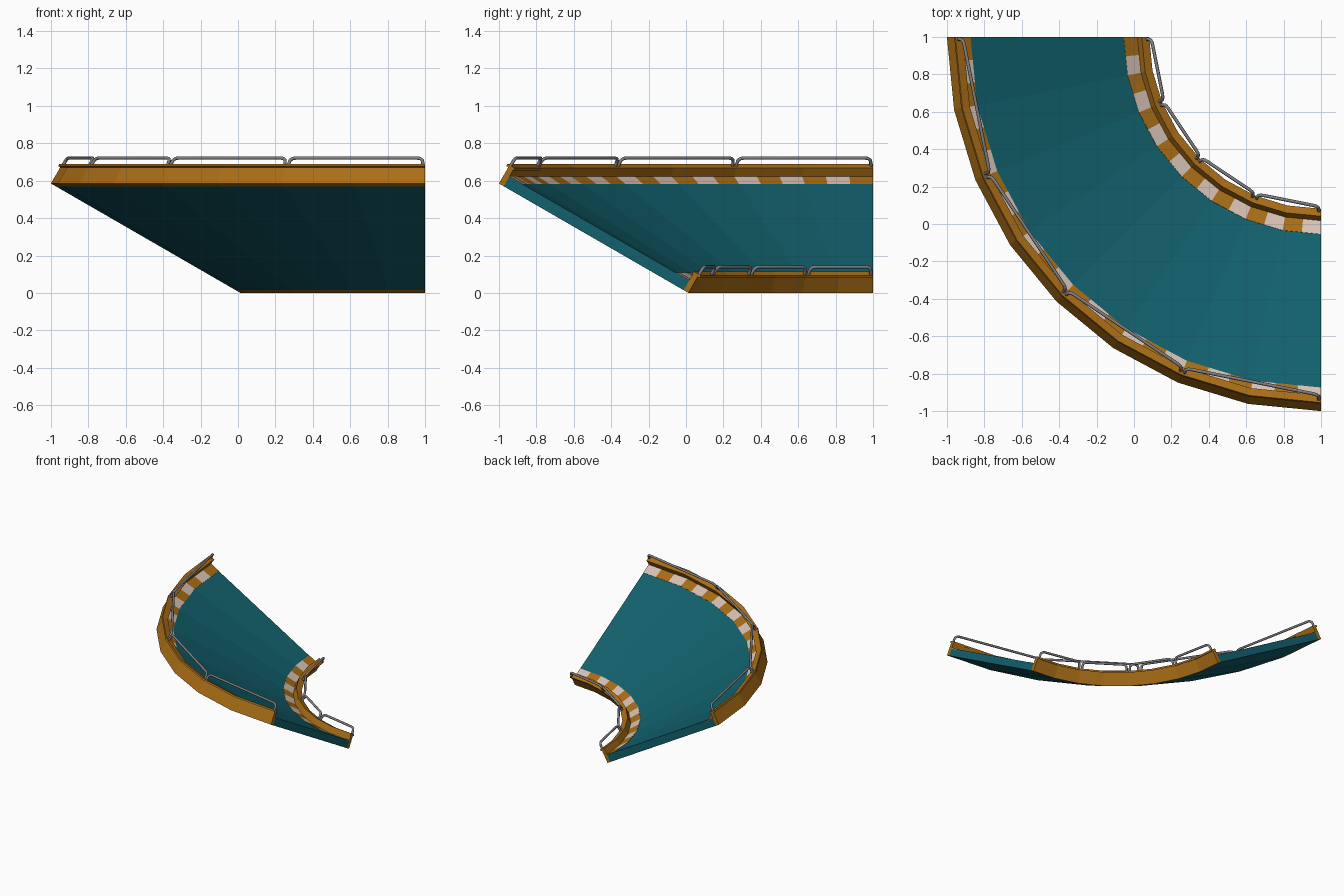
import bpy, bmesh, math
from mathutils import Vector

if "Cube" in bpy.data.objects:
    bpy.data.objects.remove(bpy.data.objects["Cube"])

SEGS = 8                      # facets in the quarter turn
BANK = math.radians(30)       # bank angle of the deck
R0 = 0.987                    # radius of the inner bottom edge
WIDTH = 1.17                  # deck width along the slope
CU, SU = math.cos(BANK), math.sin(BANK)


def material(name, rgb):
    m = bpy.data.materials.new(name)
    m.diffuse_color = (*rgb, 1)
    m.use_nodes = True
    m.node_tree.nodes["Principled BSDF"].inputs["Base Color"].default_value = m.diffuse_color
    return m


TEAL = material("teal", (0.006, 0.12, 0.155))
OCHRE = material("ochre", (0.40, 0.155, 0.008))
WHITE = material("off_white", (0.68, 0.54, 0.46))
STEEL = material("steel", (0.22, 0.22, 0.23))


def on_ring(u, v, k):
    """u = along the banked slope, v = normal to it, k = facet corner index."""
    a = k / SEGS * math.pi / 2
    r = R0 + u * CU - v * SU
    return Vector((1 - r * math.cos(a), 1 - r * math.sin(a), u * SU + v * CU))


def on_track(u, v, t):
    """Point on the faceted track, straight between facet corners."""
    k = min(int(t + 1e-6), SEGS - 1)
    return on_ring(u, v, k).lerp(on_ring(u, v, k + 1), t - k)


def sweep(name, u0, u1, v0, v1, mats, per_seg=1):
    """Rectangular section swept round the bend, materials alternating per step."""
    bm = bmesh.new()
    n = SEGS * per_seg
    prof = [(u0, v0), (u1, v0), (u1, v1), (u0, v1)]
    rings = [[bm.verts.new(on_track(u, v, i / per_seg)) for u, v in prof]
             for i in range(n + 1)]
    for i in range(n):
        for j in range(4):
            q = (j + 1) % 4
            f = bm.faces.new((rings[i][j], rings[i][q], rings[i + 1][q], rings[i + 1][j]))
            f.material_index = i % len(mats)
    bm.faces.new(rings[0])
    bm.faces.new(rings[-1]).material_index = (n - 1) % len(mats)
    bmesh.ops.recalc_face_normals(bm, faces=bm.faces)
    me = bpy.data.meshes.new(name)
    bm.to_mesh(me)
    bm.free()
    for m in mats:
        me.materials.append(m)
    bpy.context.collection.objects.link(bpy.data.objects.new(name, me))


def handrail(name, u, k):
    """Straight tube hoop with rounded corners spanning two facets."""
    foot, top, bend = 0.108, 0.16, 0.03
    a0, a1 = on_ring(u, foot, k), on_ring(u, foot, k + 2)
    b0, b1 = on_ring(u, top, k), on_ring(u, top, k + 2)
    along = (b1 - b0).normalized()
    inset = along * 0.012
    pts = []
    for a, b, d in ((a0 + inset, b0 + inset, along), (a1 - inset, b1 - inset, -along)):
        up = (b - a).normalized()
        p, q = b - up * bend, b + d * bend
        arc = [p * (1 - s) ** 2 + b * 2 * s * (1 - s) + q * s * s
               for s in (0, 0.33, 0.67, 1)]
        side = [a] + arc
        pts += side if not pts else side[::-1]
    cu = bpy.data.curves.new(name, 'CURVE')
    cu.dimensions = '3D'
    cu.bevel_depth = 0.009
    cu.bevel_resolution = 2
    cu.use_fill_caps = True
    sp = cu.splines.new('POLY')
    sp.points.add(len(pts) - 1)
    for sp_pt, p in zip(sp.points, pts):
        sp_pt.co = (*p, 1)
    sp.use_smooth = True
    cu.materials.append(STEEL)
    bpy.context.collection.objects.link(bpy.data.objects.new(name, cu))


# banked road deck
sweep("deck", 0.03, WIDTH - 0.03, 0, 0.06, [TEAL])

# kerb walls with overhanging caps
sweep("inner_wall", 0, 0.03, 0, 0.1, [OCHRE])
sweep("outer_wall", WIDTH - 0.03, WIDTH, 0, 0.1, [OCHRE])
sweep("inner_cap", -0.013, 0.033, 0.1, 0.114, [OCHRE])
sweep("outer_cap", WIDTH - 0.033, WIDTH + 0.013, 0.1, 0.114, [OCHRE])

# striped kerb bands
sweep("inner_stripes", 0.03, 0.113, 0.056, 0.062, [OCHRE, WHITE], 2)
sweep("outer_stripes", WIDTH - 0.11, WIDTH - 0.03, 0.056, 0.062, [OCHRE, WHITE], 3)

# four handrails on each side
for i in range(4):
    handrail(f"inner_handrail_{i + 1}", 0.002, 2 * i)
    handrail(f"outer_handrail_{i + 1}", WIDTH - 0.005, 2 * i)
